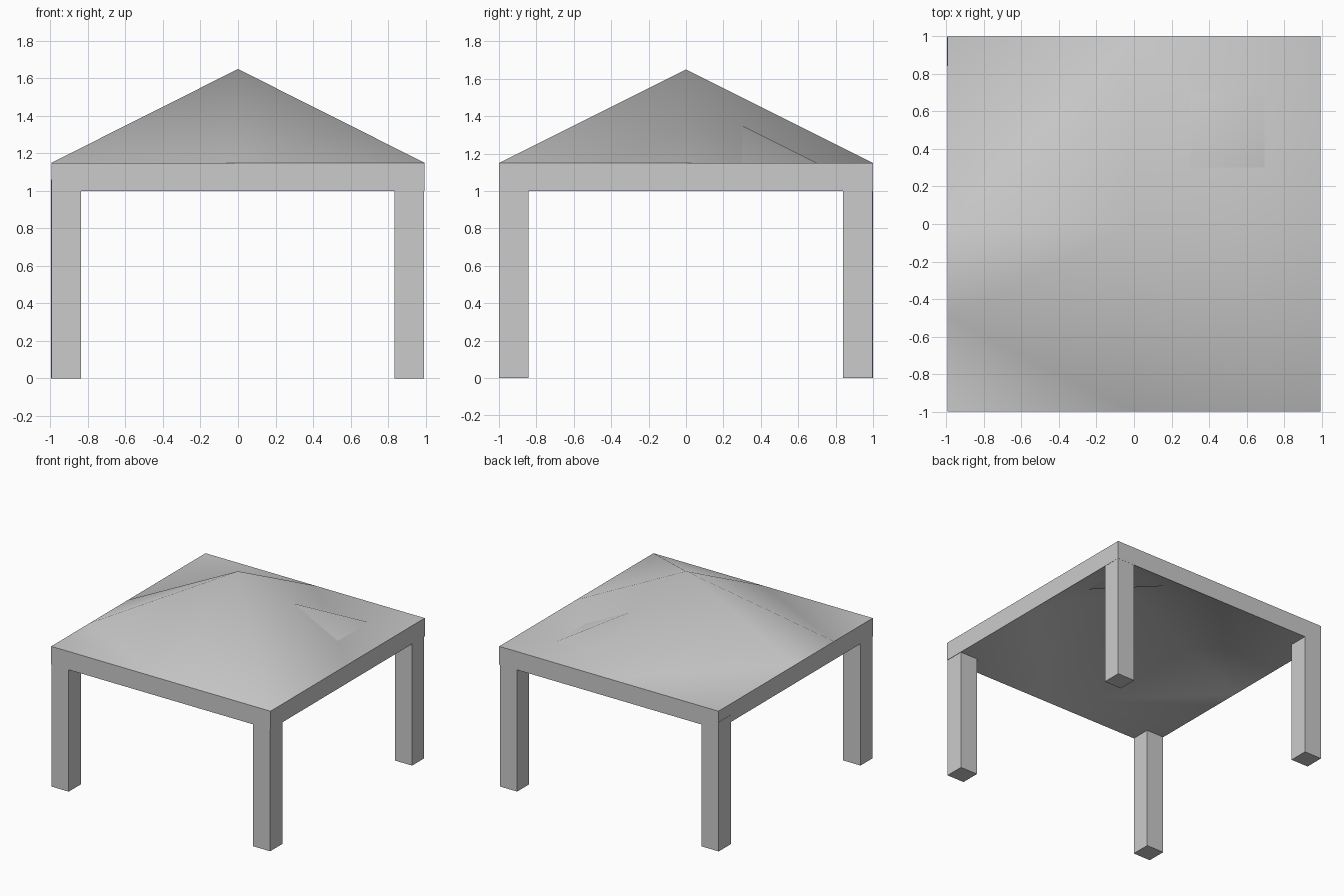
import bpy, bmesh
from mathutils import Matrix

if "Cube" in bpy.data.objects:
    bpy.data.objects.remove(bpy.data.objects["Cube"])

HX, HY = 0.995, 1.0             # half sizes of the roof
RIM, PEAK, THICK = 1.15, 1.65, 0.15
LEG = 0.157


def finish(name, bm):
    bmesh.ops.recalc_face_normals(bm, faces=bm.faces[:])
    me = bpy.data.meshes.new(name)
    bm.to_mesh(me)
    bm.free()
    ob = bpy.data.objects.new(name, me)
    bpy.context.collection.objects.link(ob)
    return ob


# Roof: a thick square slab pulled up at its middle, creased per quadrant
rim = [(1, 0), (1, 1), (0, 1), (-1, 1), (-1, 0), (-1, -0.5), (-1, -1), (0, -1), (1, -1)]
N = len(rim)
C = N                           # index of the peak
top_tris = [(C, 0, 2), (0, 1, 2), (C, 2, 4), (2, 3, 4), (C, 4, 5),
            (C, 5, 7), (5, 6, 7), (C, 7, 8), (C, 8, 0)]
under_tris = [(C, 0, 1), (C, 1, 2), (C, 2, 4), (2, 3, 4), (C, 4, 7),
              (4, 5, 7), (5, 6, 7), (C, 7, 0), (7, 8, 0)]

bm = bmesh.new()


def layer(drop):
    vs = [bm.verts.new((x * HX, y * HY, RIM - drop)) for x, y in rim]
    return vs + [bm.verts.new((0, 0, PEAK - drop))]


upper, lower = layer(0), layer(THICK)
for t in top_tris:
    bm.faces.new([upper[i] for i in t]).smooth = True
for t in under_tris:
    bm.faces.new([lower[i] for i in reversed(t)]).smooth = True
for i in range(N):
    j = (i + 1) % N
    bm.faces.new((lower[i], lower[j], upper[j], upper[i]))
# Keep the rim edges sharp while the slopes shade smoothly
for ring in (upper, lower):
    for i in range(N):
        bm.edges.get((ring[i], ring[(i + 1) % N])).smooth = False
roof = finish("roof", bm)
wn = roof.modifiers.new("even_shading", 'WEIGHTED_NORMAL')
wn.mode = 'FACE_AREA'
wn.thresh = 10                  # treat similar areas alike
wn.keep_sharp = True


# Legs: four square posts at the roof corners, each a hair off flush
def leg(name, sx, sy, dx, dy):
    b = bmesh.new()
    h = 1.06
    m = (Matrix.Translation((sx * (HX - LEG / 2) + dx, sy * (HY - LEG / 2) + dy, h / 2))
         @ Matrix.Diagonal((LEG, LEG, h, 1)))
    bmesh.ops.create_cube(b, size=1, matrix=m)
    finish(name, b)


leg("front_left_leg", -1, -1, 0.001, 0)
leg("front_right_leg", 1, -1, -0.003, 0)
leg("back_left_leg", -1, 1, -0.002, 0)
leg("back_right_leg", 1, 1, -0.003, -0.003)
